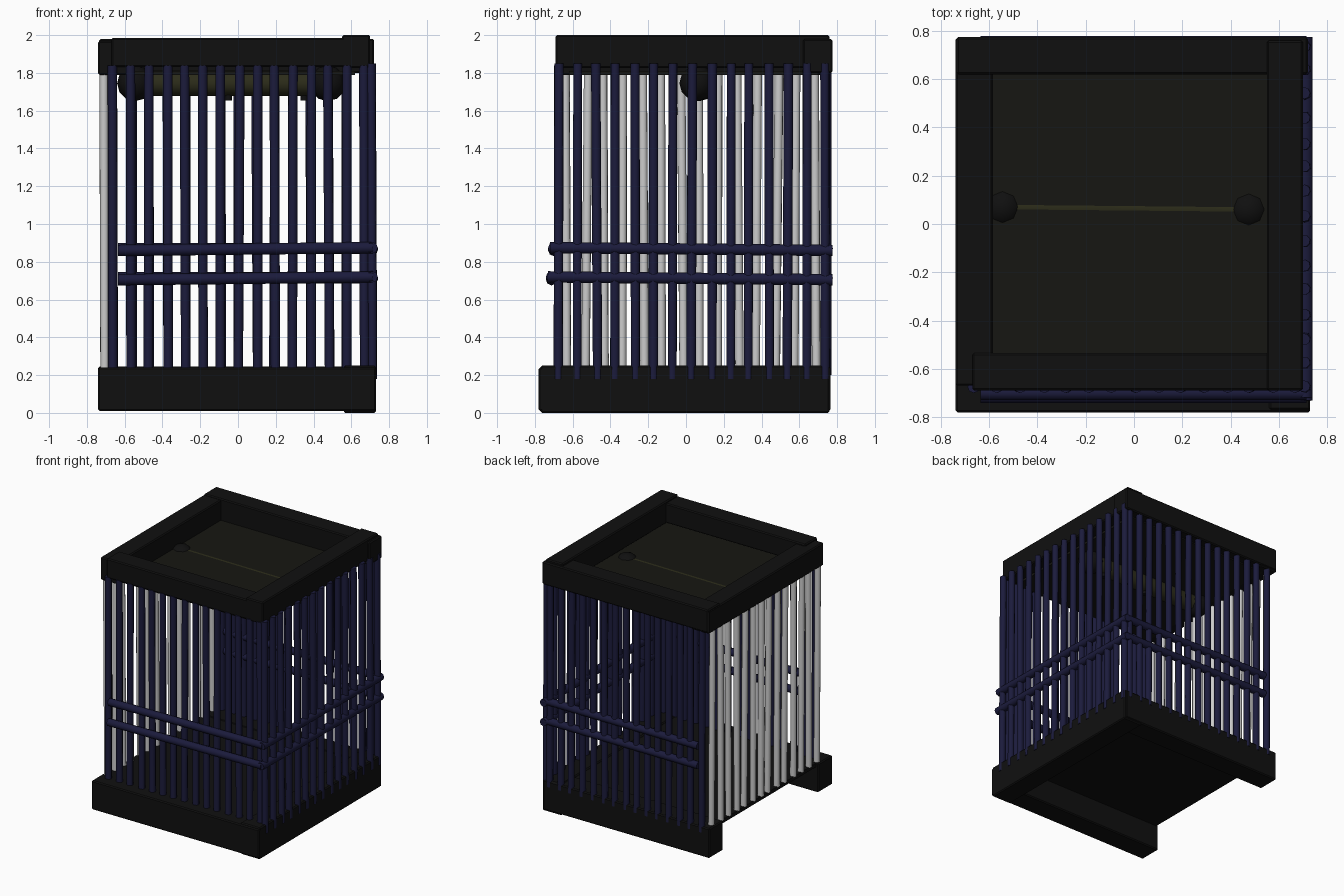
import bpy, random
from mathutils import Vector

if "Cube" in bpy.data.objects:
    bpy.data.objects.remove(bpy.data.objects["Cube"])

random.seed(4)


def material(name, rgb):
    m = bpy.data.materials.new(name)
    m.diffuse_color = (*rgb, 1)
    m.use_nodes = True
    m.node_tree.nodes["Principled BSDF"].inputs["Base Color"].default_value = m.diffuse_color
    return m


IRON = material("black_iron", (0.005, 0.005, 0.005))
NAVY = material("navy_paint", (0.011, 0.011, 0.045))
OLIVE = material("dark_olive", (0.008, 0.008, 0.006))
TUBE = material("tube_olive", (0.025, 0.025, 0.01))


def box(name, lo, hi, mat, bevel=0.008):
    lo, hi = Vector(lo), Vector(hi)
    bpy.ops.mesh.primitive_cube_add(size=1, location=(lo + hi) / 2)
    ob = bpy.context.object
    ob.name = name
    ob.scale = hi - lo
    bpy.ops.object.transform_apply(location=False, rotation=False, scale=True)
    ob.data.materials.append(mat)
    if bevel:
        b = ob.modifiers.new("bevel", 'BEVEL')
        b.width = bevel
        b.segments = 1
    return ob


def rod(name, a, b, r, mat=None, sides=8):
    a, b = Vector(a), Vector(b)
    bpy.ops.mesh.primitive_cylinder_add(vertices=sides, radius=r, depth=(b - a).length,
                                        location=(a + b) / 2)
    ob = bpy.context.object
    ob.name = name
    ob.rotation_euler = (b - a).to_track_quat('Z', 'Y').to_euler()
    if mat:
        ob.data.materials.append(mat)
    bpy.ops.object.shade_smooth_by_angle(angle=0.9)
    return ob


def wobble():
    return random.uniform(-0.006, 0.006)


# Base: three heavy beams, open on the left, with a thin floor
box("base_beam_front", (-0.74, -0.78, 0.01), (0.73, -0.60, 0.24), IRON)
box("base_beam_back", (-0.74, 0.59, 0.01), (0.72, 0.765, 0.245), IRON)
box("base_beam_right", (0.56, -0.77, 0.0), (0.73, 0.76, 0.25), IRON)
box("floor", (-0.72, -0.70, 0.21), (0.66, 0.70, 0.24), IRON, 0)

# Roof: four beams around a recessed ceiling
box("roof_beam_front", (-0.67, -0.69, 1.83), (0.70, -0.535, 1.985), IRON)
box("roof_beam_back", (-0.735, 0.62, 1.80), (0.72, 0.775, 1.98), IRON)
box("roof_beam_left", (-0.74, -0.67, 1.79), (-0.585, 0.77, 1.97), IRON)
box("roof_beam_right", (0.55, -0.69, 1.825), (0.70, 0.76, 2.0), IRON)
box("ceiling", (-0.66, -0.62, 1.79), (0.62, 0.70, 1.81), OLIVE, 0)

# Front and back bars
for side, y, lo, hi in (("front", -0.675, 0.2, 1.84), ("back", 0.745, 0.2, 1.85)):
    for i in range(15):
        x = -0.66 + i * 0.095
        rod(f"bar_{side}_{i}", (x + wobble(), y, lo), (x + wobble(), y, hi), 0.025, NAVY)

# Right bars, lapping over the beams
for i in range(15):
    y = -0.675 + i * 0.101
    rod(f"bar_right_{i}", (0.712, y + wobble(), 0.18), (0.705, y + wobble(), 1.85), 0.025, NAVY)

# Left bars in plain grey
for i in range(14):
    y = -0.63 + i * 0.101
    rod(f"bar_left_{i}", (-0.705, y + 2 * wobble(), 0.235), (-0.71, y + 2 * wobble(), 1.81), 0.024)

# Two horizontal rails around three sides
for tag, z, out in (("upper", 0.87, 0.0), ("lower", 0.715, 0.012)):
    rod(f"rail_front_{tag}", (-0.635, -0.70 - out, z - 0.01), (0.715, -0.70 - out, z + 0.005), 0.03, NAVY)
    rod(f"rail_back_{tag}", (-0.635, 0.748, z), (0.715, 0.748, z), 0.03, NAVY)
    rod(f"rail_right_{tag}", (0.71, -0.72 - out, z + 0.005), (0.71, 0.775, z - 0.01), 0.03, NAVY)

# Ceiling tube held by two round end knobs, with small studs beneath
rod("ceiling_tube", (-0.53, 0.07, 1.745), (0.48, 0.06, 1.745), 0.068, TUBE, 10)
for i, (x, y) in enumerate(((-0.545, 0.07), (0.475, 0.06))):
    bpy.ops.mesh.primitive_uv_sphere_add(segments=8, ring_count=6, radius=0.095, location=(x, y, 1.745))
    knob = bpy.context.object
    knob.name = f"tube_knob_{i}"
    knob.data.materials.append(IRON)
    bpy.ops.object.shade_smooth_by_angle(angle=0.9)
for i, x in enumerate((-0.05, 0.35)):
    rod(f"tube_stud_{i}", (x, 0.065, 1.655), (x, 0.065, 1.72), 0.018, IRON)
